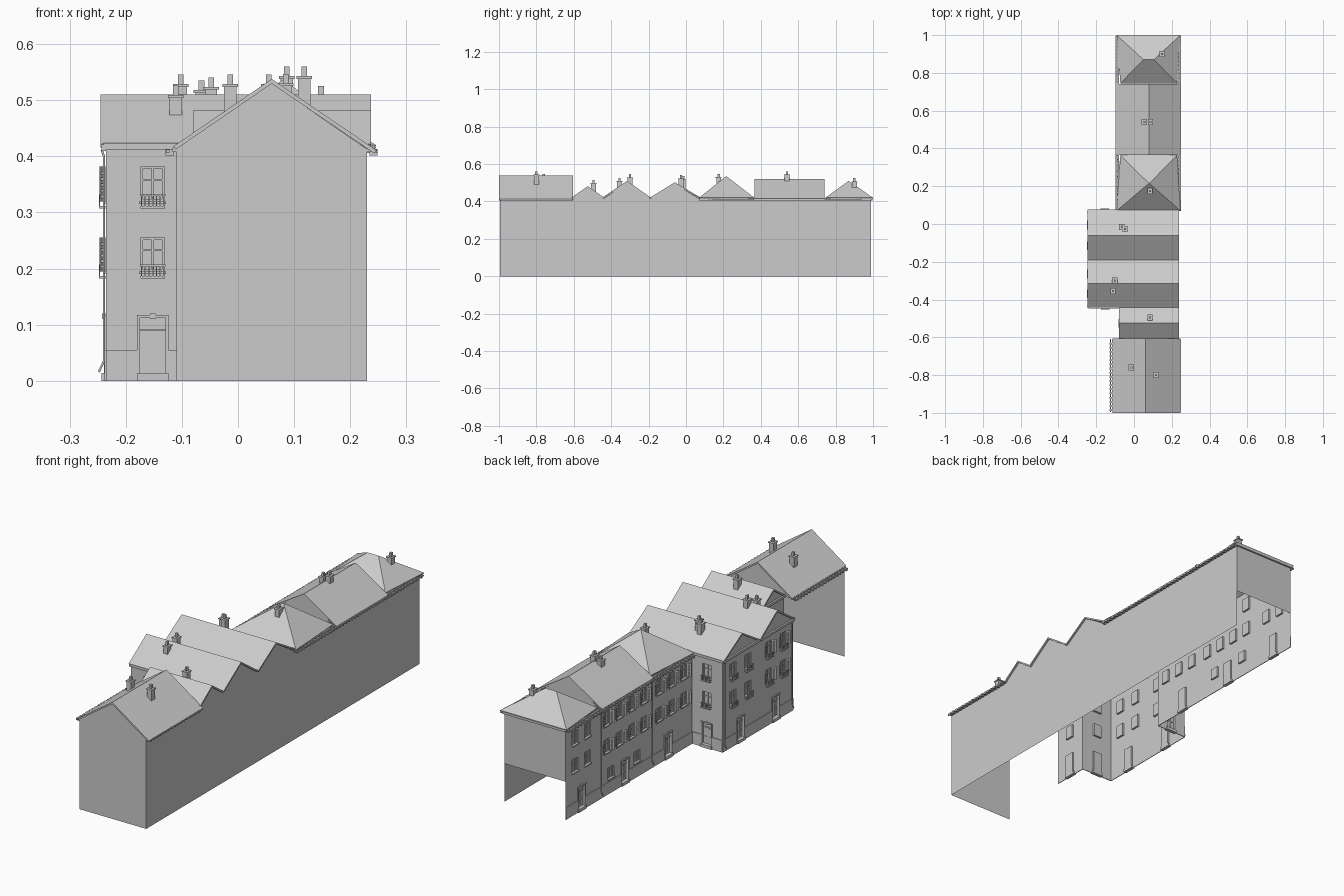
import bpy, bmesh
from mathutils import Vector as V

if "Cube" in bpy.data.objects:
    bpy.data.objects.remove(bpy.data.objects["Cube"])

parts = {}
UP = V((0, 0, 1))


def get(name):
    return parts.setdefault(name, bmesh.new())


def poly(name, pts, out):
    bm = get(name)
    f = bm.faces.new([bm.verts.new(p) for p in pts])
    f.normal_update()
    if f.normal.dot(out) < 0:
        f.normal_flip()


class Frame:
    """Wall plane: u along the wall, z up, w outwards."""
    def __init__(self, origin, along, out):
        self.o, self.d, self.n = V((*origin, 0)), V((*along, 0)), V((*out, 0))

    def p(self, u, z, w=0):
        return self.o + self.d * u + self.n * w + UP * z

    def box(self, name, u0, u1, z0, z1, w0, w1):
        for a, b, out in ((w0, w0, -self.n), (w1, w1, self.n)):
            poly(name, [self.p(u0, z0, a), self.p(u1, z0, a), self.p(u1, z1, a), self.p(u0, z1, a)], out)
        for u, s in ((u0, -1), (u1, 1)):
            poly(name, [self.p(u, z0, w0), self.p(u, z1, w0), self.p(u, z1, w1), self.p(u, z0, w1)], self.d * s)
        for z, s in ((z0, -1), (z1, 1)):
            poly(name, [self.p(u0, z, w0), self.p(u1, z, w0), self.p(u1, z, w1), self.p(u0, z, w1)], UP * s)


WORLD = Frame((0, 0), (1, 0), (0, 1))


def box(name, x0, x1, y0, y1, z0, z1):
    WORLD.box(name, x0, x1, z0, z1, y0, y1)


def sheet_with_holes(fr, u0, u1, z1, holes):
    us = sorted({u0, u1, *[h[0] for h in holes], *[h[1] for h in holes]})
    zs = sorted({0, z1, *[h[2] for h in holes], *[h[3] for h in holes]})
    for a, b in zip(us, us[1:]):
        for c, e in zip(zs, zs[1:]):
            mu, mz = (a + b) / 2, (c + e) / 2
            if not any(h[0] < mu < h[1] and h[2] < mz < h[3] for h in holes):
                poly("facade_walls", [fr.p(a, c), fr.p(b, c), fr.p(b, e), fr.p(a, e)], fr.n)


def recess(fr, name, a, b, c, e, depth):
    ring = [(a, c), (b, c), (b, e), (a, e)]
    mid = fr.p((a + b) / 2, (c + e) / 2)
    for p, q in zip(ring, ring[1:] + ring[:1]):
        pts = [fr.p(*p), fr.p(*q), fr.p(*q, -depth), fr.p(*p, -depth)]
        poly("opening_reveals", pts, mid - (pts[0] + pts[1]) / 2)
    poly(name, [fr.p(*r, -depth) for r in ring], fr.n)


def window(fr, u, c, e, shutters, basket):
    a, b, m = u - .021, u + .021, (c + e) / 2
    recess(fr, "window_panes", a, b, c, e, .009)
    for s in ((a, a + .004, c, e), (b - .004, b, c, e), (u - .002, u + .002, c, e),
              (a, b, c, c + .004), (a, b, e - .004, e), (a, b, m + .006, m + .009)):
        fr.box("window_bars", *s, -.009, -.005)
    fr.box("window_sills", a - .003, b + .003, c - .005, c, 0, .006)
    if basket:
        fr.box("window_baskets", a - .001, b + .001, c - .013, c - .008, 0, .013)
        fr.box("window_baskets", a - .002, b + .002, c + .009, c + .012, .010, .013)
        for i in range(7):
            x = a + .001 + i * .04 / 6
            fr.box("window_baskets", x - .001, x + .001, c - .008, c + .009, .011, .013)
    if shutters:
        for s in (-1, 1):
            h = u + s * .022
            tip = h + s * .016
            quad = [fr.p(h, c, .001), fr.p(tip, c, .012), fr.p(tip, e, .012), fr.p(h, e, .001)]
            poly("shutters", quad, fr.n)
            for k in range(5):
                z = c + .006 + k * (e - c - .01) / 5
                fr.box("shutter_slats", min(h, tip) + .003, max(h, tip) - .003, z, z + .005, .005, .009)


def facade(fr, u0, u1, cols, doors, low=(), shutters=False, baskets=True):
    holes = [(u - .021, u + .021, *z) for u in cols for z in ((.195, .255), (.32, .382))]
    holes += [(u - .021, u + .021, .068, .118) for u in low]
    holes += [(u - .023, u + .023, .014, .112) for u in doors]
    sheet_with_holes(fr, u0, u1, .415, holes)
    for u in cols:
        for z in ((.195, .255), (.32, .382)):
            window(fr, u, *z, shutters, baskets)
    for u in low:
        window(fr, u, .068, .118, False, False)
    edges = [u0]
    for u in sorted(doors):
        recess(fr, "doors", u - .023, u + .023, .014, .112, .008)
        for s in (-1, 1):                                   # door panels and surround
            for z in ((.022, .048), (.054, .086)):
                fr.box("door_panels", u + s * .011 - .007, u + s * .011 + .007, *z, -.008, -.006)
            fr.box("door_surrounds", u + s * .0255 - .0025, u + s * .0255 + .0025, 0, .115, 0, .004)
        fr.box("door_panels", u - .023, u + .023, .089, .092, -.008, -.004)
        fr.box("door_surrounds", u - .028, u + .028, .112, .117, 0, .006)
        fr.box("door_surrounds", u - .005, u + .005, .110, .120, 0, .007)
        fr.box("door_steps", u - .028, u + .028, 0, .014, -.008, .008)
        edges += [u - .028, u + .028]
    edges.append(u1)
    for a, b in zip(edges[::2], edges[1::2]):               # plinth between doors
        fr.box("plinth", a, b, 0, .055, 0, .003)


# street facades (x side)
LOW = Frame((-.08, 0), (0, 1), (-1, 0))
TALL = Frame((-.235, 0), (0, 1), (-1, 0))
facade(LOW, .74, .99, [.83, .92], [.875], baskets=False)
facade(LOW, .36, .74, [.42, .51, .60, .69], [.56], [.47, .66], shutters=True, baskets=False)
facade(LOW, .07, .36, [.13, .22, .31], [.245], shutters=True, baskets=False)
facade(TALL, -.19, .07, [-.115, -.005], [-.06])
facade(TALL, -.44, -.19, [-.37, -.265], [-.315], shutters=True)
facade(Frame((-.07, 0), (0, 1), (-1, 0)), -.61, -.44, [-.525], [-.525])

# returns of the projecting houses
facade(Frame((0, -.44), (1, 0), (0, -1)), -.235, -.07, [-.152], [-.152])
facade(Frame((0, .07), (1, 0), (0, 1)), -.235, -.08, [-.155], [-.155])

# plain rear, front and end walls
rear = [(-.995, 0), (.99, 0), (.99, .415), (.07, .415), (-.06, .495), (-.19, .415), (-.315, .503),
        (-.44, .415), (-.525, .475), (-.61, .415), (-.995, .415)]
poly("rear_wall", [(.23, *p) for p in rear], V((1, 0, 0)))
poly("front_gable_wall", [(x, -.995, z) for x, z in
     ((-.11, 0), (.23, 0), (.23, .413), (.06, .53), (-.11, .413))], V((0, -1, 0)))
poly("back_end_wall", [(x, .99, z) for x, z in
     ((-.08, .175), (.23, .175), (.23, .415), (-.08, .415))], V((0, 1, 0)))
poly("inner_gable", [(-.11, -.61, .413), (.23, -.61, .413), (.06, -.61, .53)], V((0, 1, 0)))
for y, s in ((.365, -1), (.74, 1)):
    poly("inner_gable", [(-.08, y, .413), (.235, y, .413), (.08, y, .515)], V((0, s, 0)))

# roofs with ridges along y
for y0, y1, (xa, za), (xr, zr), (xb, zb) in (
        (-1, -.605, (-.115, .418), (.06, .538), (.247, .411)),
        (.365, .74, (-.092, .416), (.08, .521), (.246, .416))):
    for x, z in ((xa, za), (xb, zb)):
        poly("roofs", [(x, y0, z), (x, y1, z), (xr, y1, zr), (xr, y0, zr)], UP)

# roofs with ridges along x, left gables and their raking trim
for y0, yr, y1, zr, wx in ((-.61, -.525, -.44, .482, -.07), (-.445, -.315, -.19, .51, -.235),
                           (-.19, -.06, .077, .502, -.235)):
    poly("left_gables", [(wx, y0, .413), (wx, y1, .413), (wx, yr, zr - .005)], V((-1, 0, 0)))
    for y in (y0, y1):
        poly("roofs", [(wx - .01, y, .422), (.237, y, .422), (.237, yr, zr), (wx - .01, yr, zr)], UP)
    box("cornices", wx - .008, wx, y0, y1, .41, .42)

# hipped roofs
for y0, y1, yr, xr0, xr1, z, inset in ((.07, .365, .215, .079, .081, .536, 1), (.745, 1, .87, .05, .105, .51, 0)):
    lo = (-.092, .246)
    hi = (-.072, .228)
    f, b = (lo, hi) if inset else (hi, lo)
    p = [V((f[0], y0, .42)), V((f[1], y0, .42)), V((b[1], y1, .42)), V((b[0], y1, .42))]
    r0, r1 = V((xr0, yr, z)), V((xr1, yr, z))
    for q in ((p[0], p[1], r1, r0), (p[1], p[2], r1), (p[2], p[3], r0, r1), (p[3], p[0], r0)):
        poly("hip_roofs", q, UP)

# eaves: cornice bands and rows of brackets
for x, s, y0, y1 in ((.23, 1, -.995, -.61), (.23, 1, .07, .995), (-.08, -1, .075, .995), (-.11, -1, -.995, -.61)):
    fr = Frame((x, 0), (0, 1), (s, 0))
    fr.box("cornices", y0, y1, .408, .416, 0, .007)
    fr.box("gutters", y0, y1, .406, .412, .012, .018)
    for i in range(int((y1 - y0) / .022)):
        fr.box("eave_brackets", y0 + .006 + i * .022, y0 + .014 + i * .022, .402, .413, .004, .019)
box("cornices", -.085, .237, .99, .998, .406, .418)
box("cornices", -.24, -.07, -.447, -.44, .412, .424)
box("cornices", -.24, -.08, .07, .077, .412, .424)

# chimneys with caps and pots: x, y, top
for x, y, top in ((.148, .9, .525), (.055, .54, .546), (.087, .54, .56), (.085, .175, .547), (-.065, -.015, .535),
                  (-.048, -.027, .541), (-.102, -.3, .546), (-.111, -.355, .526), (.085, -.495, .515),
                  (-.014, -.76, .546), (.118, -.8, .56)):
    t = top - .017
    box("chimney_stacks", x - .011, x + .011, y - .013, y + .013, t - .055, t - .003)
    box("chimney_caps", x - .014, x + .014, y - .016, y + .016, t - .005, t)
    box("chimney_pots", x - .005, x + .005, y - .006, y + .006, t, top)

# build mesh objects
for name, bm in parts.items():
    bmesh.ops.remove_doubles(bm, verts=bm.verts, dist=1e-5) if name in ("facade_walls", "hip_roofs") else None
    me = bpy.data.meshes.new(name)
    bm.to_mesh(me)
    bm.free()
    ob = bpy.data.objects.new(name, me)
    bpy.context.collection.objects.link(ob)
    if "roofs" in name:
        mod = ob.modifiers.new("thickness", "SOLIDIFY")
        mod.thickness, mod.offset = .007, -1

# downpipes
for i, (x, y) in enumerate(((-.235, -.43), (-.235, .06), (-.08, .365), (-.08, .735))):
    cu = bpy.data.curves.new("downpipe", "CURVE")
    cu.dimensions, cu.bevel_depth, cu.bevel_resolution = "3D", .0022, 1
    sp = cu.splines.new("POLY")
    path = ((-.008, .412), (-.004, .4), (-.004, .035), (-.013, .016))
    sp.points.add(len(path) - 1)
    for pt, (dx, z) in zip(sp.points, path):
        pt.co = (x + dx, y, z, 1)
    bpy.context.collection.objects.link(bpy.data.objects.new("downpipe_%d" % i, cu))
